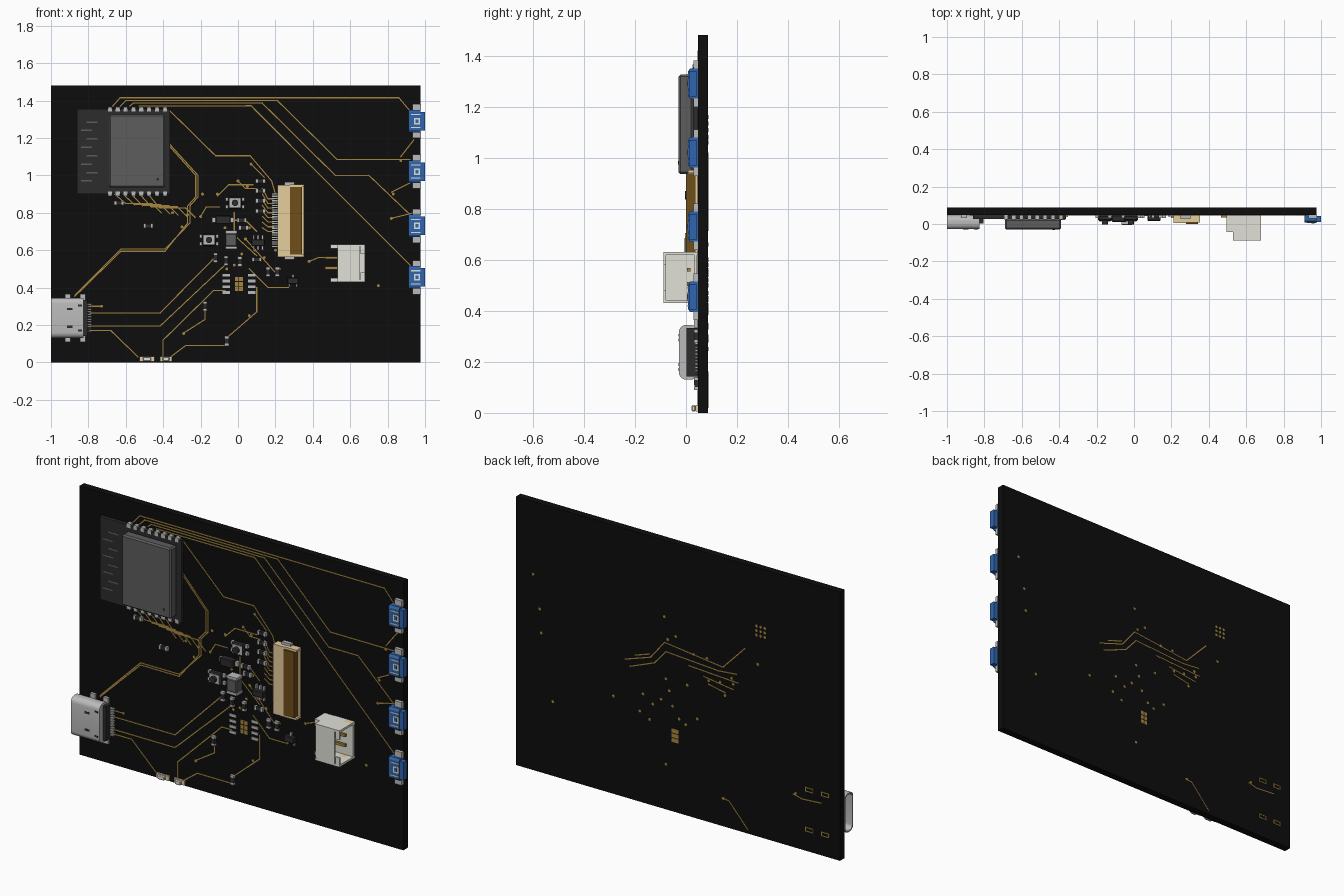
import bpy, bmesh, math
from mathutils import Vector

F, B = 0.047, 0.087   # front and back faces of the board


def mat(name, r, g, b):
    m = bpy.data.materials.new(name)
    m.diffuse_color = (r, g, b, 1)
    return m


BLACK = mat("black", .004, .004, .004)
GOLD = mat("gold", .38, .24, .05)
BLUE = mat("blue", .03, .13, .42)
CREAM = mat("cream", .8, .62, .34)
BROWN = mat("brown", .16, .075, .01)
WHITE = mat("off_white", .75, .75, .68)
DARK = mat("dark_grey", .025, .025, .025)
CAN = mat("can_grey", .11, .11, .11)
STEEL = mat("steel", .5, .5, .5)


def finish(name, bm, material, bevel=0):
    bmesh.ops.recalc_face_normals(bm, faces=bm.faces)
    me = bpy.data.meshes.new(name)
    bm.to_mesh(me)
    bm.free()
    ob = bpy.data.objects.new(name, me)
    bpy.context.collection.objects.link(ob)
    me.materials.append(material)
    if bevel:
        mod = ob.modifiers.new("bevel", 'BEVEL')
        mod.width, mod.segments = bevel, 1
    return ob


def loft(bm, loops):
    rings = [[bm.verts.new(p) for p in l] for l in loops]
    n = len(rings[0])
    for a, b in zip(rings, rings[1:]):
        for i in range(n):
            bm.faces.new((a[i], a[(i + 1) % n], b[(i + 1) % n], b[i]))
    bm.faces.new(rings[0])
    bm.faces.new(rings[-1])


def box(bm, x, y, z, w, h, d):
    """Box centred on x, z whose top rises d in front of depth y."""
    loft(bm, [[(x + i * w / 2, yy, z + k * h / 2) for i, k in ((-1, -1), (1, -1), (1, 1), (-1, 1))]
              for yy in (y, y - d)])


def boxes(name, items, material, bevel=0):
    bm = bmesh.new()
    for it in items:
        box(bm, *it)
    return finish(name, bm, material, bevel)


def disc(bm, x, y, z, r, d, n=12):
    loft(bm, [[(x + r * math.cos(2 * math.pi * i / n), yy, z + r * math.sin(2 * math.pi * i / n))
               for i in range(n)] for yy in (y, y - d)])


def traces(name, paths, y0, y1, w=.006):
    bm = bmesh.new()
    for path in paths:
        for a, b in zip(path, path[1:]):
            a, b = Vector(a), Vector(b)
            t = (b - a).normalized() * w / 2
            s = Vector((-t.y, t.x))
            quad = (a - t + s, b + t + s, b + t - s, a - t - s)
            loft(bm, [[(q.x, y, q.y) for q in quad] for y in (y0, y1)])
    finish(name, bm, GOLD)


# Circuit board
boxes("circuit_board", [(-.0125, B, .74, 1.975, 1.48, B - F)], BLACK)

# Front copper
front = [
    [(-.67, 1.37), (-.63, 1.415), (.86, 1.415), (.915, 1.35)],
    [(-.63, 1.37), (-.6, 1.4), (.21, 1.4), (.53, 1.085), (.92, 1.085)],
    [(-.58, 1.37), (-.56, 1.386), (.13, 1.386), (.52, 1.0), (.7, 1.0), (.92, .79)],
    [(-.53, 1.37), (.07, 1.372), (.92, .52)],
    [(-.364, 1.345), (-.12, 1.105), (.065, 1.105), (.18, .97), (.2, .9)],
    [(-.79, .265), (-.416, .265), (-.14, .545)],
    [(-.79, .195), (-.416, .195), (-.06, .53)],
    [(-.79, .17), (-.68, .17), (-.535, .03)],
    [(-.4, .03), (-.4, .12), (-.13, .385), (-.07, .385)],
    [(-.36, .03), (-.28, .09), (-.07, .09)],
    [(-.05, .14), (.1, .27), (.1, .4)],
    [(-.176, .28), (-.176, .23), (-.294, .155)],
]
front += [
    [(.38, .54), (.43, .56), (.5, .56)], [(.94, 1.19), (.87, 1.1)],
    [(.92, .96), (.82, .91)], [(.94, .8), (.82, .77)], [(-.79, .3), (-.73, .3)],
    [(.1, .57), (-.02, .68), (-.02, .8)], [(-.2, .78), (-.17, .83), (-.1, .83)],
    [(-.05, .76), (.04, .76), (.1, .7)], [(.0, .97), (.04, .93), (.1, .93)],
    [(-.11, .89), (-.05, .95), (.08, .95)], [(.07, 1.06), (.14, .99)],
    [(.06, .5), (.16, .4), (.27, .4)], [(.04, .66), (.2, .48)],
]
for o in (0, .012):
    front.append([(-.364, 1.165 - o), (-.214 - o, 1.0), (-.214 - o, .885), (-.257 - o, .837), (-.257 - o, .745),
                  (-.39, .606 - o), (-.626, .606 - o), (-.872, .36 - o / 2)])
for i in range(5):
    x = -.66 + .045 * i
    front.append([(x, .9), (x + .06, .85 - .006 * i), (x + .2, .85 - .006 * i), (x + .25, .8 - .006 * i)])
for i in range(8):
    front.append([(.19, .7 + i * .025), (.16, .7 + i * .025), (.13, .72 + i * .03)])
traces("front_traces", front, F, F - .0015)

# Back copper
back = [
    [(.31, .762), (.154, .814), (.069, .919), (-.287, .877), (-.42, 1.015)],
    [(.28, .73), (.13, .79), (.06, .87), (-.26, .85), (-.37, .86)],
    [(-.08, .83), (-.378, .814)], [(-.17, .795), (-.35, .77)], [(-.2, .76), (-.3, .74)],
    [(.25, .8), (.16, .83)], [(-.28, .155), (-.324, .15), (-.438, .023)],
    [(-.716, .293), (-.77, .28), (-.885, .288)],
]
traces("back_traces", back, B, B + .0015)

# Vias on both faces, thermal arrays and oval connector slots on the back
vias = [(.87, 1.08), (.83, .9), (.82, .77), (.75, .41), (.38, .54), (-.2, .78), (-.19, .9), (-.27, .79),
        (-.34, .83), (-.35, .8), (-.3, .725), (-.5, .95), (-.73, .3), (-.29, .155), (.07, 1.06), (0, .97),
        (.06, .25), (-.13, .55), (.04, .66), (.06, .72), (.16, .47), (.2, .6), (.14, .56), (.02, .58),
        (-.06, .5), (-.11, .9), (.05, .94), (.09, .6), (-.02, .52), (.22, .5), (-.07, .72)]
vias += [(-.517 + i * .025, 1.134 + k * .025) for i in (-1, 0, 1) for k in (-1, 0, 1)]
bm = bmesh.new()
for x, z in vias:
    disc(bm, x, F, z, .008, .002)
    disc(bm, x, B + .002, z, .008, .002)
finish("vias", bm, GOLD)
boxes("thermal_pads", [(.005 + i * .022, y, .42 + k * .026, .02, .022, .003)
                       for i in (-.5, .5) for k in (-1, 0, 1) for y in (F, B + .002)], GOLD)
traces("slot_rims", [[(x - .022, z - .01), (x + .022, z - .01), (x + .022, z + .01), (x - .022, z + .01),
                      (x - .022, z - .01)] for x in (-.813, -.91) for z in (.12, .34)], B, B + .002, .005)

# Radio module: carrier, shield can, edge pads and antenna
boxes("module_carrier", [(-.6125, F, 1.128, .497, .456, .02)], DARK)
boxes("module_shield", [(-.54, F - .02, 1.13, .3, .39, .057)], CAN, .008)
boxes("module_pads", [(-.685 + i * .042, F, 1.128 + s * .225, .022, .024, .022)
                      for i in range(8) for s in (-1, 1)], STEEL)
boxes("shield_mark", [(-.43, -.03, .98, .014, .014, .001)], DARK)
boxes("module_antenna", [(-.81 + .03 * (i % 2), F - .02, .97 + i * .045, .06, .008, .001) for i in range(8)], CAN)

# USB style socket: hollow rounded shell
def ring(x, inset, r=.03, n=6):
    y0, y1, z0, z1 = -.028 + inset, F - inset, .13 + inset, .345 - inset
    r -= inset
    pts = []
    for q, (cy, cz) in enumerate(((y1 - r, z1 - r), (y0 + r, z1 - r), (y0 + r, z0 + r), (y1 - r, z0 + r))):
        for i in range(n + 1):
            a = math.pi / 2 * (q + i / n)
            pts.append((x, cy + r * math.cos(a), cz + r * math.sin(a)))
    return pts


bm = bmesh.new()
loft(bm, [ring(-.85, .008), ring(-1, .008), ring(-1, 0), ring(-.825, 0)])
shell = finish("socket_shell", bm, STEEL)
bpy.context.view_layer.objects.active = shell
shell.select_set(True)
bpy.ops.object.shade_smooth_by_angle(angle=math.radians(35))
boxes("socket_tongue", [(-.91, .016, .2375, .13, .15, .014)], DARK)
boxes("socket_rear", [(-.818, F, .2375, .025, .19, .045)], DARK)
boxes("socket_legs", [(x, F, z, .03, .03, .015) for x in (-.91, -.83) for z in (.125, .35)], STEEL)
boxes("socket_slots", [(-.9, -.028, z, .03, .012, .001) for z in (.19, .285)]
      + [(-.845, -.028, z, .02, .01, .001) for z in (.17, .305)], DARK)
boxes("socket_pins", [(-.8, F, .165 + i * .0132, .032, .007, .012) for i in range(12)], STEEL)

# Four blue side buttons
for n, zc in enumerate((1.29, 1.02, .73, .455)):
    bm = bmesh.new()
    prof = [(F, -.06), (.016, -.06), (.008, -.048), (.008, .048), (.016, .06), (F, .06)]
    loft(bm, [[(x, y, zc + z) for y, z in prof] for x in (.912, .976)])
    box(bm, .987, .042, zc, .026, .1, .03)
    finish(f"side_button_{n + 1}", bm, BLUE)
    boxes(f"side_button_tabs_{n + 1}", [(.955, F, zc + s * .075, .045, .032, .018) for s in (-1, 1)], STEEL)
    boxes(f"side_button_face_{n + 1}", [(.957, .008, zc, .034, .036, .003)]
          + [(.95, .008, zc + s * .035, .05, .006, .003) for s in (-1, 1)], WHITE)
    boxes(f"side_button_window_{n + 1}", [(.957, .005, zc, .016, .02, .001)], BLUE)

# Flat cable connector
boxes("ribbon_housing", [(.245, F, .757, .07, .385, .042), (.315, F, .757, .075, .385, .012),
                         (.315, F, .945, .075, .012, .04), (.315, F, .57, .075, .012, .04)], CREAM)
boxes("ribbon_latch", [(.31, F - .012, .757, .065, .36, .035)], BROWN)
boxes("ribbon_pins", [(.197, F, .62 + i * .0122, .03, .006, .008) for i in range(24)], STEEL)
boxes("ribbon_tabs", [(.275, F, .757 + s * .198, .055, .018, .02) for s in (-1, 1)], STEEL)

# White power connector, open towards the side
boxes("power_housing", [(.55, F, .53, .035, .2, .132), (.615, F, .625, .13, .012, .085),
                        (.615, F, .436, .13, .012, .085), (.605, -.038, .625, .15, .012, .05),
                        (.605, -.038, .436, .15, .012, .05), (.595, -.078, .53, .11, .2, .01),
                        (.668, -.078, .605, .024, .05, .01), (.668, -.078, .456, .024, .05, .01),
                        (.61, F - .004, .53, .14, .19, .012), (.515, F, .62, .04, .02, .09),
                        (.515, F, .441, .04, .02, .09)], WHITE)
boxes("power_pins", [(.59, .017, z, .12, .014, .014) for z in (.505, .56)]
      + [(.5, F, z, .07, .014, .012) for z in (.505, .56)], GOLD)
boxes("power_mounts", [(.645, F, z, .06, .012, .045) for z in (.436, .625)], CREAM)

# Small round-plunger buttons
for n, (x, z) in enumerate(((-.016, .853), (-.155, .655))):
    boxes(f"press_button_base_{n + 1}", [(x, F, z, .075, .065, .03)], DARK, .006)
    boxes(f"press_button_tabs_{n + 1}", [(x + i * .042, F, z + k * .02, .02, .018, .015)
                                         for i in (-1, 1) for k in (-1, 1)], STEEL)
    boxes(f"press_button_cover_{n + 1}", [(x, F - .03, z, .06, .05, .004)], STEEL)
    bm = bmesh.new()
    disc(bm, x, F - .034, z, .017, .016, 20)
    finish(f"press_button_plunger_{n + 1}", bm, DARK)

# Chip resistors and capacitors: x, z, vertical?
chips = [(.12, .97, 0), (.12, .917, 0), (.12, .864, 0), (.12, .81, 0), (-.636, .852, 0), (-.48, .73, 0),
         (-.176, .3, 1), (-.06, .115, 1), (-.12, .56, 1), (-.064, .543, 1), (.01, .54, 1), (.1, .55, 0),
         (.16, .484, 1), (.21, .484, 1), (.02, .76, 0), (.03, .72, 0)]
bodies, caps = [], []
for x, z, v in chips:
    bodies.append((x, F, z, *((.022, .032) if v else (.032, .022)), .014))
    for s in (-1, 1):
        o = s * .02
        caps.append((x, F, z + o, .023, .012, .015) if v else (x + o, F, z, .012, .023, .015))
boxes("chip_bodies", bodies, DARK)
boxes("chip_caps", caps, STEEL)

# Inductor, diode and small integrated circuits
boxes("inductor", [(-.037, F, .655, .062, .07, .052)], CAN, .005)
boxes("inductor_ends", [(-.037, F, .655 + s * .042, .062, .014, .05) for s in (-1, 1)], STEEL)
boxes("ic_bodies", [(-.08, F, .762, .08, .045, .035), (.107, F, .64, .07, .036, .03),
                    (.294, F, .436, .06, .034, .026)], DARK, .004)
leads = [(-.08 + s * .048, F, .762, .02, .026, .015) for s in (-1, 1)]
leads += [(.107 + i * .023, F, .64 + s * .028, .01, .024, .012) for i in (-1, 0, 1) for s in (-1, 1)]
leads += [(.294 + i * .02, F, .436 + k * .024, .01, .02, .01) for i, k in ((-1, -1), (1, -1), (0, 1))]
leads += [(.005 + s * .068, F, .42 + (i - 1.5) * .031, .04, .014, .004) for s in (-1, 1) for i in range(4)]
boxes("ic_leads", leads, STEEL)

# Indicator lamps on the bottom edge
for n, (x, w) in enumerate(((-.487, .08), (-.385, .065))):
    boxes(f"lamp_base_{n + 1}", [(x, F, .018, w, .026, .01)], CREAM)
    boxes(f"lamp_lens_{n + 1}", [(x, F - .01, .018, w * .55, .024, .016)], WHITE, .004)
